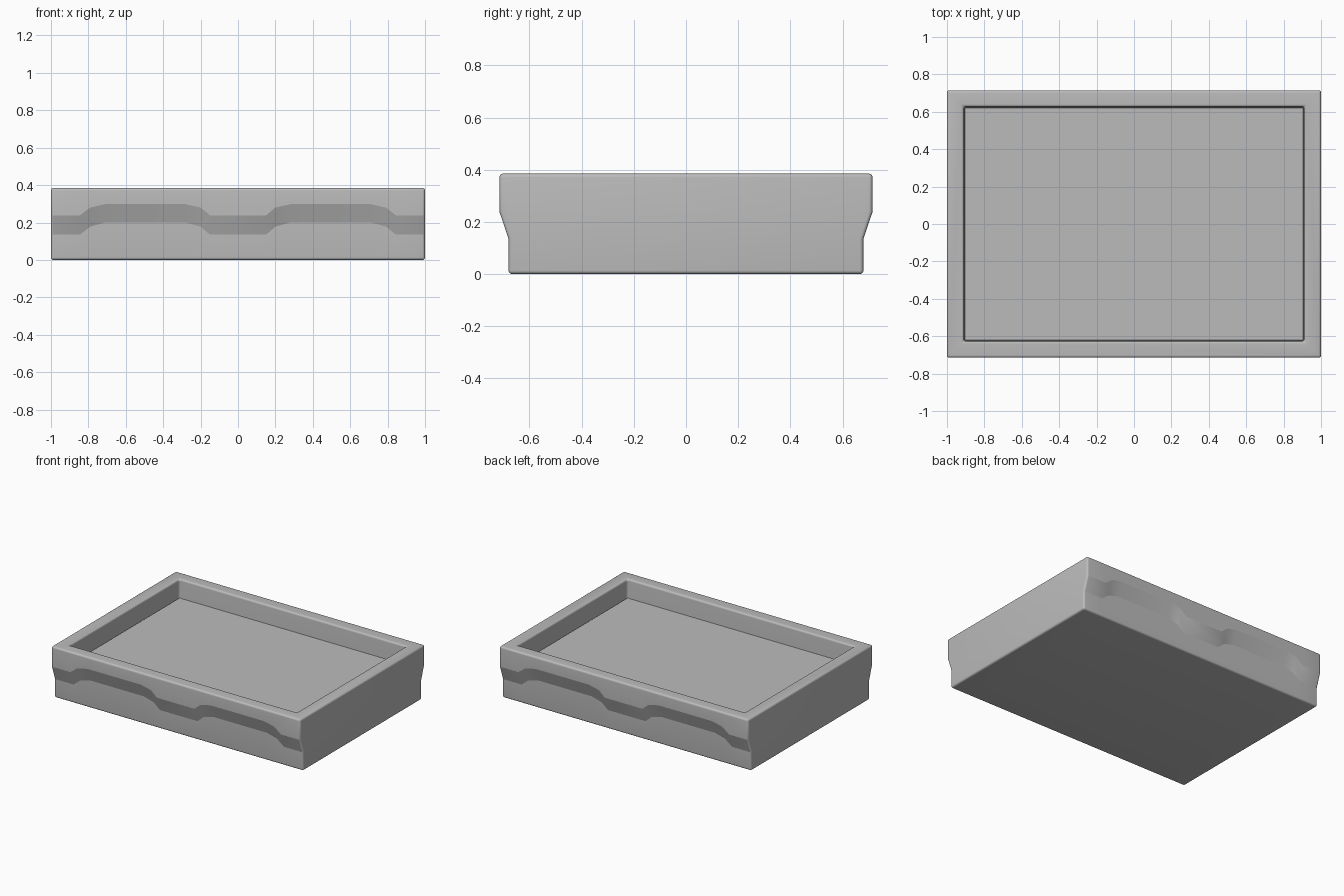
import bpy, bmesh, math

cube = bpy.data.objects.get("Cube")
if cube:
    bpy.data.objects.remove(cube)

HEIGHT = 0.385
FLOOR = 0.25
POCKET = 0.22
INNER_X, INNER_Y = 0.91, 0.627
BASE_Y, RIM_Y = 0.68, 0.715

grey = bpy.data.materials.new("plain grey")
grey.use_nodes = True
colour = (0.5, 0.5, 0.5, 1)
grey.diffuse_color = colour
grey.node_tree.nodes["Principled BSDF"].inputs["Base Color"].default_value = colour


def finish(name, bm, bevel, segments):
    """Turn a bmesh into a softly bevelled, smooth-shaded object."""
    bmesh.ops.recalc_face_normals(bm, faces=bm.faces)
    mesh = bpy.data.meshes.new(name)
    bm.to_mesh(mesh)
    bm.free()
    mesh.materials.append(grey)
    obj = bpy.data.objects.new(name, mesh)
    bpy.context.collection.objects.link(obj)
    mod = obj.modifiers.new("soft edges", 'BEVEL')
    mod.width = bevel
    mod.segments = segments
    mod.limit_method = 'ANGLE'
    mod.angle_limit = math.radians(40)
    bpy.ops.object.select_all(action='DESELECT')
    obj.select_set(True)
    bpy.context.view_layer.objects.active = obj
    bpy.ops.object.modifier_apply(modifier=mod.name)
    bpy.ops.object.shade_smooth_by_angle(angle=math.radians(17))
    return obj


# Scalloped ledge: (x, bottom height, top height) of the sloping band, half width
half = [(0.15, 0.135, 0.238), (0.20, 0.178, 0.28), (0.28, 0.2, 0.298),
        (0.71, 0.2, 0.298), (0.79, 0.178, 0.28), (0.845, 0.135, 0.238),
        (1.0, 0.135, 0.238)]
stations = [(-x, a, b) for x, a, b in reversed(half)] + half

# Tray body: a scalloped wall at front and back
bm = bmesh.new()


def scalloped_wall(side):
    columns = []
    for x, low, high in stations:
        profile = [(BASE_Y, 0), (BASE_Y, low), (RIM_Y, high), (RIM_Y, HEIGHT)]
        columns.append([bm.verts.new((x, side * y, z)) for y, z in profile])
    for a, b in zip(columns, columns[1:]):
        for i in range(3):
            bm.faces.new((a[i], b[i], b[i + 1], a[i + 1]))
    return columns


def pocket_ring(z):
    return [bm.verts.new((sx * INNER_X, sy * INNER_Y, z))
            for sx, sy in ((-1, -1), (1, -1), (1, 1), (-1, 1))]


front, back = scalloped_wall(-1), scalloped_wall(1)

# Flat ends and underside
for i in (0, -1):
    bm.faces.new(front[i] + back[i][::-1])
bm.faces.new([c[0] for c in front] + [c[0] for c in reversed(back)])

# Mitred rim, inner walls and pocket base
upper, lower = pocket_ring(HEIGHT), pocket_ring(POCKET)
bm.faces.new([c[3] for c in front] + [upper[1], upper[0]])
bm.faces.new([c[3] for c in back] + [upper[2], upper[3]])
bm.faces.new((front[0][3], upper[0], upper[3], back[0][3]))
bm.faces.new((front[-1][3], upper[1], upper[2], back[-1][3]))
for i in range(4):
    j = (i + 1) % 4
    bm.faces.new((upper[i], upper[j], lower[j], lower[i]))
bm.faces.new(lower)
finish("tray_body", bm, 0.014, 6)

# Floor panel inside the tray
bm = bmesh.new()
bmesh.ops.create_cube(bm, size=1)
for v in bm.verts:
    v.co.x *= 2 * (INNER_X - 0.003)
    v.co.y *= 2 * (INNER_Y - 0.003)
    v.co.z = FLOOR if v.co.z > 0 else POCKET - 0.01
finish("floor_panel", bm, 0.003, 1)
